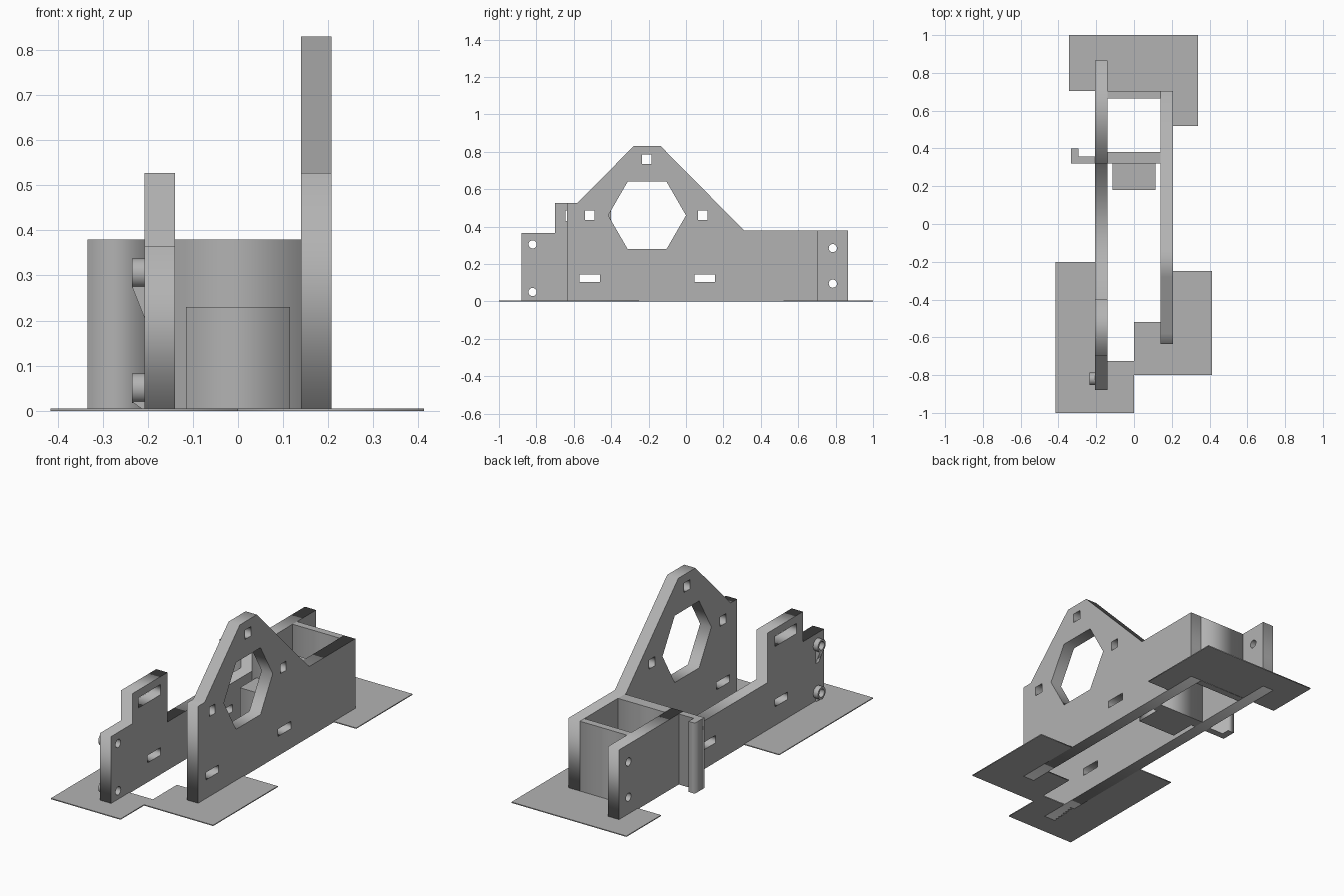
import bpy, bmesh
from math import cos, sin, tau
from mathutils import Matrix

cube = bpy.data.objects.get("Cube")
if cube:
    bpy.data.objects.remove(cube)

grey = bpy.data.materials.new("plain grey")
grey.use_nodes = True
grey.diffuse_color = (0.45, 0.45, 0.45, 1)
grey.node_tree.nodes["Principled BSDF"].inputs["Base Color"].default_value = grey.diffuse_color

UP = Matrix.Identity(4)                     # outline in x, y; extruded along z
SIDE = Matrix(((0, 0, 1, 0), (1, 0, 0, 0),  # outline in y, z; extruded along x
               (0, 1, 0, 0), (0, 0, 0, 1)))


def rect(a0, a1, b0, b1):
    return [(a0, b0), (a1, b0), (a1, b1), (a0, b1)]


def ring(a, b, r, sides=20):
    return [(a + r * cos(tau * i / sides), b + r * sin(tau * i / sides)) for i in range(sides)]


def prism(name, loops, low, high, frame=UP):
    """Extrude an outline; any further loops become holes."""
    curve = bpy.data.curves.new(name, 'CURVE')
    curve.dimensions = '2D'
    curve.fill_mode = 'BOTH'
    curve.extrude = (high - low) / 2
    for loop in loops:
        spline = curve.splines.new('POLY')
        spline.points.add(len(loop) - 1)
        for point, (a, b) in zip(spline.points, loop):
            point.co = (a, b, 0, 1)
        spline.use_cyclic_u = True
    temp = bpy.data.objects.new(name + " outline", curve)
    bpy.context.collection.objects.link(temp)
    graph = bpy.context.evaluated_depsgraph_get()
    mesh = bpy.data.meshes.new_from_object(temp.evaluated_get(graph))
    bpy.data.objects.remove(temp)
    mesh.name = name
    mesh.transform(frame @ Matrix.Translation((0, 0, (low + high) / 2)))
    bm = bmesh.new()
    bm.from_mesh(mesh)
    bmesh.ops.remove_doubles(bm, verts=bm.verts, dist=0.0002)
    bmesh.ops.recalc_face_normals(bm, faces=bm.faces)
    bm.to_mesh(mesh)
    bm.free()
    mesh.materials.clear()
    mesh.materials.append(grey)
    obj = bpy.data.objects.new(name, mesh)
    bpy.context.collection.objects.link(obj)
    return obj


IN, OUT, TOP = 0.14, 0.207, 0.38
slots = [rect(-0.57, -0.46, 0.105, 0.145), rect(0.045, 0.155, 0.105, 0.145)]

# Tall motor plate with hexagonal window
tall = [(-0.635, 0), (0.703, 0), (0.703, TOP), (0.31, TOP), (-0.135, 0.83),
        (-0.28, 0.83), (-0.58, 0.527), (-0.635, 0.527)]
hexagon = [(-0.208 + 0.208 * cos(tau * i / 6), 0.46 + 0.208 * sin(tau * i / 6)) for i in range(6)]
squares = [rect(a - 0.025, a + 0.025, b - 0.025, b + 0.025)
           for a, b in ((-0.21, 0.76), (-0.515, 0.46), (0.09, 0.46))]
prism("motor_plate", [tall, hexagon] + squares + slots, IN, OUT, SIDE)

# Long plate with raised tab and screw holes
long = [(-0.88, 0), (0.865, 0), (0.865, TOP), (0.32, TOP), (0.32, 0.26), (-0.4, 0.26),
        (-0.4, 0.527), (-0.7, 0.527), (-0.7, 0.365), (-0.88, 0.365)]
screws = [ring(a, b, 0.022) for a, b in ((0.785, 0.285), (0.785, 0.095), (-0.82, 0.305), (-0.82, 0.05))]
prism("long_plate", [long, rect(-0.645, -0.46, 0.43, 0.485)] + screws + slots, -OUT, -IN, SIDE)

# Box walls, bracket and block
prism("box_front_wall", [rect(-IN, IN, 0.32, 0.38)], 0, TOP)
prism("box_back_wall", [rect(-IN, IN, 0.665, 0.703)], 0, TOP)
prism("hook_bracket", [[(-OUT, 0.32), (-OUT, 0.357), (-0.295, 0.357), (-0.295, 0.4),
                        (-0.333, 0.4), (-0.333, 0.32)]], 0, TOP)
prism("front_block", [rect(-0.115, 0.115, 0.18, 0.32)], 0, 0.23)

# Screw bosses with sloped supports
for label, z, foot in (("upper", 0.305, 0.205), ("lower", 0.05, 0.0)):
    boss = prism(label + "_boss", [ring(-0.82, z, 0.033, 24), ring(-0.82, z, 0.022)], -0.235, -OUT, SIDE)
    bpy.ops.object.select_all(action='DESELECT')
    boss.select_set(True)
    bpy.context.view_layer.objects.active = boss
    bpy.ops.object.shade_smooth_by_angle()
    FRONT = Matrix(((1, 0, 0, 0), (0, 0, 1, 0), (0, 1, 0, 0), (0, 0, 0, 1)))
    prism(label + "_support", [[(-OUT, z - 0.024), (-0.235, z - 0.03), (-OUT, foot)]],
          -0.835, -0.805, FRONT)

# Thin ground sheets
SHEET = 0.005
prism("back_sheet", [[(-0.345, 0.705), (OUT, 0.705), (OUT, 0.52), (0.34, 0.52),
                      (0.34, 1), (-0.345, 1)]], 0, SHEET)
prism("left_front_sheet", [[(-0.415, -1), (0, -1), (0, -0.725), (-OUT, -0.725),
                            (-OUT, -0.2), (-0.415, -0.2)]], 0, SHEET)
prism("right_front_sheet", [[(0, -0.8), (0.412, -0.8), (0.412, -0.25), (OUT, -0.25),
                             (OUT, -0.52), (0, -0.52)]], 0, SHEET)
